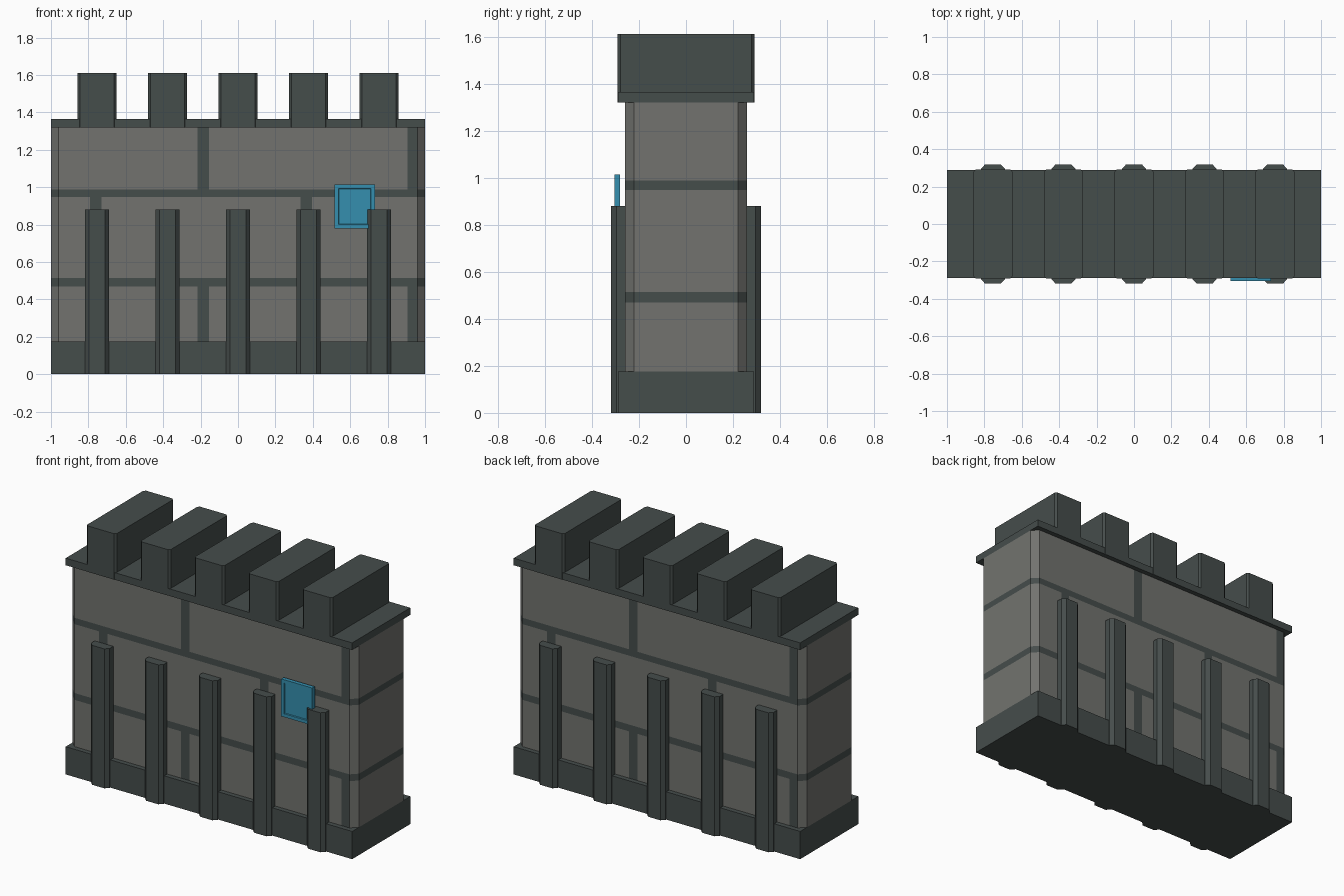
import bpy, bmesh

if "Cube" in bpy.data.objects:
    bpy.data.objects.remove(bpy.data.objects["Cube"])


def material(name, rgb):
    m = bpy.data.materials.new(name)
    m.diffuse_color = (*rgb, 1.0)
    m.use_nodes = True
    m.node_tree.nodes["Principled BSDF"].inputs["Base Color"].default_value = m.diffuse_color
    return m


DARK = material("dark slate", (0.060, 0.074, 0.071))
STONE = material("grey stone", (0.168, 0.171, 0.158))
BLUE = material("blue", (0.036, 0.275, 0.43))


def finish(bm, name, mats):
    bmesh.ops.recalc_face_normals(bm, faces=bm.faces[:])
    me = bpy.data.meshes.new(name)
    bm.to_mesh(me)
    bm.free()
    ob = bpy.data.objects.new(name, me)
    for m in mats:
        me.materials.append(m)
    bpy.context.collection.objects.link(ob)
    return ob


def prism(profile, z0, z1):
    """Extrude an xy outline from z0 to z1."""
    bm = bmesh.new()
    face = bm.faces.new([bm.verts.new((x, y, z0)) for x, y in profile])
    ext = bmesh.ops.extrude_face_region(bm, geom=[face])["geom"]
    verts = [v for v in ext if isinstance(v, bmesh.types.BMVert)]
    bmesh.ops.translate(bm, verts=verts, vec=(0, 0, z1 - z0))
    return bm


def outline(cx, hx, hy, c=0.0):
    """Rectangle outline, with chamfered corners when c > 0."""
    if c == 0:
        return [(cx - hx, -hy), (cx + hx, -hy), (cx + hx, hy), (cx - hx, hy)]
    return [(cx - hx + c, -hy), (cx + hx - c, -hy), (cx + hx, -hy + c), (cx + hx, hy - c),
            (cx + hx - c, hy), (cx - hx + c, hy), (cx - hx, hy - c), (cx - hx, -hy + c)]


# wall core, cut along the mortar lines
MORTAR = [(0.47, 0.513), (0.948, 0.988)]
EVEN = [(-0.217, -0.155), (0.905, 0.962)]   # joints of top and bottom courses
ODD = [(-0.79, -0.73), (0.335, 0.395)]      # joints of the middle course
wall = prism(outline(0, 1.0, 0.26, 0.04), 0.175, 1.32)


def cut(co, no):
    geom = wall.verts[:] + wall.edges[:] + wall.faces[:]
    bmesh.ops.bisect_plane(wall, geom=geom, plane_co=co, plane_no=no)


for pair in MORTAR:
    for z in pair:
        cut((0, 0, z), (0, 0, 1))
for pair in EVEN + ODD:
    for x in pair:
        for s in (1, -1):
            cut((s * x, 0, 0), (1, 0, 0))
wall.normal_update()
for f in wall.faces:
    c = f.calc_center_median()
    dark = any(a < c.z < b for a, b in MORTAR) or abs(f.normal.z) > 0.5
    if abs(f.normal.y) > 0.9:               # the back repeats the front turned round
        x = c.x if c.y < 0 else -c.x
        joints = ODD if MORTAR[0][1] < c.z < MORTAR[1][0] else EVEN
        dark = dark or any(a < x < b for a, b in joints)
    f.material_index = 1 if dark else 0
finish(wall, "stone_wall", [STONE, DARK])

# plinth and top slab
finish(prism(outline(0, 1.0, 0.29), 0, 0.175), "plinth", [DARK])
finish(prism(outline(0, 1.0, 0.29), 1.32, 1.365), "top_slab", [DARK])

# merlons above, buttresses on both sides
for i in range(5):
    cx = (i - 2) * 0.377
    finish(prism(outline(cx, 0.104, 0.291, 0.012), 1.32, 1.61), f"merlon_{i + 1}", [DARK])
    for side, s in (("front", -1), ("back", 1)):
        pts = [(cx - 0.065, s * 0.25), (cx + 0.065, s * 0.25), (cx + 0.065, s * 0.295),
               (cx + 0.043, s * 0.318), (cx - 0.043, s * 0.318), (cx - 0.065, s * 0.295)]
        finish(prism(pts, 0, 0.88), f"{side}_buttress_{i + 1}", [DARK])

# blue plate with a shallow recessed panel
plate = prism([(0.515, -0.305), (0.732, -0.305), (0.732, -0.28), (0.515, -0.28)], 0.778, 1.014)
bmesh.ops.recalc_face_normals(plate, faces=plate.faces[:])
front = [f for f in plate.faces if f.normal.y < -0.9]
bmesh.ops.inset_region(plate, faces=front, thickness=0.03)
bmesh.ops.inset_region(plate, faces=front, thickness=0.004, depth=-0.006)
finish(plate, "blue_plate", [BLUE])
